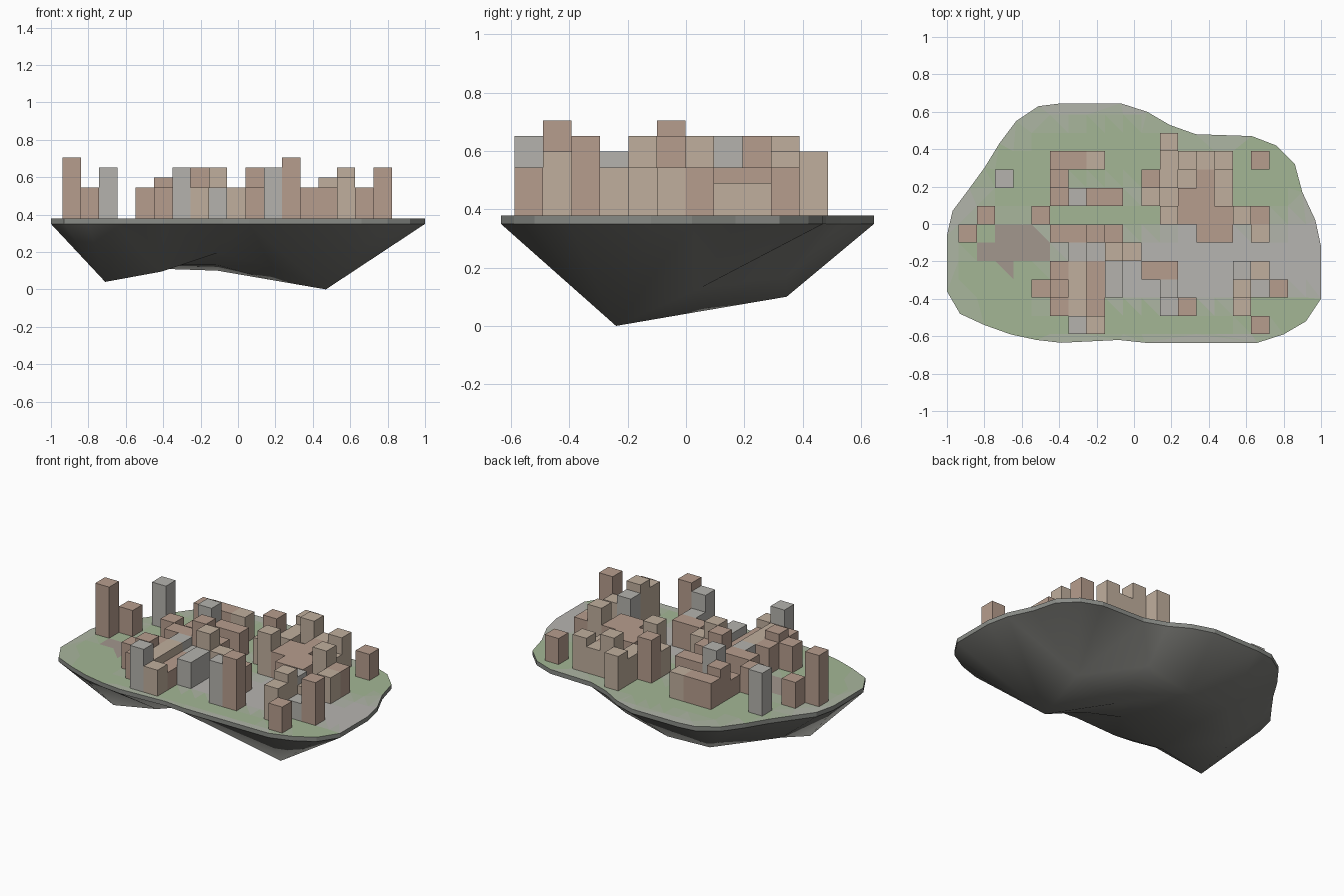
import bpy, bmesh
from math import hypot
from mathutils import Vector
from mathutils.geometry import delaunay_2d_cdt

if "Cube" in bpy.data.objects:
    bpy.data.objects.remove(bpy.data.objects["Cube"])

TOP, RIM, CELL = 0.378, 0.35, 0.0978


def material(name, rgb):
    m = bpy.data.materials.new(name)
    m.diffuse_color = (*rgb, 1)
    m.use_nodes = True
    m.node_tree.nodes["Principled BSDF"].inputs["Base Color"].default_value = m.diffuse_color
    return m


def add_object(name, bm, mats):
    bmesh.ops.recalc_face_normals(bm, faces=bm.faces)
    me = bpy.data.meshes.new(name)
    bm.to_mesh(me)
    bm.free()
    ob = bpy.data.objects.new(name, me)
    bpy.context.collection.objects.link(ob)
    for m in mats:
        me.materials.append(m)
    return ob


# island outline seen from above
outline = [(-1, -.06), (-.97, .07), (-.88, .19), (-.80, .30), (-.72, .43), (-.63, .55),
           (-.51, .63), (-.39, .645), (-.07, .645), (.07, .60), (.19, .53), (.33, .48),
           (.63, .47), (.76, .42), (.86, .32), (.90, .17), (.97, .02), (1, -.12),
           (1, -.40), (.92, -.52), (.80, -.59), (.66, -.635), (.06, -.635), (-.08, -.62),
           (-.39, -.635), (-.52, -.62), (-.66, -.59), (-.80, -.54), (-.93, -.48), (-1, -.36)]
outline.reverse()   # counter-clockwise
N = len(outline)


def inside(x, y):
    hit = False
    for (x1, y1), (x2, y2) in zip(outline, outline[1:] + outline[:1]):
        if (y1 > y) != (y2 > y) and x < (x2 - x1) * (y - y1) / (y2 - y1) + x1:
            hit = not hit
    return hit


def filled_outline(bm, rim_z, extra):
    """Triangulate the outline with extra inner points; returns rim verts and faces."""
    pts = [Vector(p) for p in outline] + [Vector(p[:2]) for p in extra]
    zs = [rim_z] * N + [p[2] for p in extra]
    edges = [(i, (i + 1) % N) for i in range(N)]
    vs, _, fs, orig, _, _ = delaunay_2d_cdt(pts, edges, [], 1, 1e-5)
    verts, rim = [], {}
    for v, o in zip(vs, orig):
        bv = bm.verts.new((v.x, v.y, zs[o[0]] if o else rim_z))
        verts.append(bv)
        for k in o:
            if k < N:
                rim[k] = bv
    return rim, [bm.faces.new([verts[i] for i in f]) for f in fs]


# ground colours, blended in steps from grey to green, plus bare earth
ground = [material("rim_rock", (.25, .26, .24)), material("under_rock", (.20, .20, .185))]
for i in range(5):
    t = i / 4
    ground.append(material("ground_%d" % i, (.47 - .10 * t, .46 + .01 * t, .44 - .14 * t)))
ground.append(material("bare_earth", (.36, .31, .27)))
# green patches: x, y, radius x, radius y
patches = [(-.15, .38, .65, .22), (.68, .28, .28, .30), (-.7, -.25, .32, .38), (-.1, -.52, 1, .10),
           (.75, -.48, .35, .12), (-.6, .25, .25, .25), (-.15, .05, .45, .12)]


def ground_index(x, y):
    if hypot((x + .65) / .2, (y + .13) / .12) < .9:
        return 7
    g = max(1.3 - hypot((x - a) / r, (y - b) / s) for a, b, r, s in patches)
    return 2 + round(4 * min(max(g * 1.4, 0), 1))


# island: flat top, thin rim and jagged underside
bm = bmesh.new()
grid = [(-.938 + CELL * i, .487 - CELL * j, TOP) for i in range(20) for j in range(-1, 12)]
shrunk = [p for p in grid if inside(p[0] * 1.04, p[1] * 1.04)]
top_rim, faces = filled_outline(bm, TOP, shrunk)
for f in faces:
    c = f.calc_center_median()
    f.material_index = ground_index(c.x, c.y)
under = [(-.71, -.24, .04), (-.41, -.24, .095), (-.11, -.24, .195), (.18, -.24, .12), (.47, -.24, 0),
         (-.71, .05, .14), (-.41, .05, .13), (-.11, .05, .13), (.18, .05, .05), (.47, .05, .13),
         (-.41, .345, .11), (-.11, .345, .10), (.18, .345, .17)]
low_rim, faces = filled_outline(bm, RIM, under)
for f in faces:
    f.material_index = 1
    f.smooth = True
for i in range(N):
    j = (i + 1) % N
    bm.faces.new((low_rim[i], low_rim[j], top_rim[j], top_rim[i]))
add_object("floating_island", bm, ground)

# buildings per grid row, back to front: column(s), colour, storeys, optional rows deep
rows = ["11T3",
        "5-6B2 7T2 11T2 12T4 13T2 14T3 16B2",
        "2G4 5B3 10B4 11T2 12T1 13B2 14T1",
        "5B1 6G4 7B2 8B2 10T2 11T1 12-13B2 14T1",
        "1B2 4B2 11T4 12-13B2 14B2 15T4 16B2",
        "0B5 5-6B2 7B4 8B2 13-14B2 16T2",
        "6G2 7G1 8T4 9T2",
        "5B2 6T2 7B1 8G2 10B2 11B2 15G3 16T2",
        "4B2 5B3 6T2 7B1 8G2 11G2 15T4 16G1 17B4",
        "5B2 6T2 7B1 11G4 12B5 15T3",
        "6G4 7T2 16B2"]
paint = {"B": ("brown", (.47, .34, .27)), "T": ("tan", (.53, .43, .34)), "G": ("grey", (.46, .45, .42))}
groups = {k: bmesh.new() for k in paint}
for r, row in enumerate(rows):
    y = .487 - CELL * (r + .5)
    for token in row.split():
        cols, key, storeys = token[:-2], token[-2], int(token[-1])
        first, last = int(cols.split("-")[0]), int(cols.split("-")[-1])
        x0, x1 = -.938 + CELL * first, -.938 + CELL * (last + 1)
        z1 = .437 + .0535 * storeys
        cube = bmesh.ops.create_cube(groups[key], size=1)["verts"]
        for v in cube:
            v.co = ((x0 + x1) / 2 + v.co.x * (x1 - x0), y + v.co.y * CELL, TOP if v.co.z < 0 else z1)
for key, (name, rgb) in paint.items():
    add_object(name + "_buildings", groups[key], [material(name + "_walls", rgb)])
